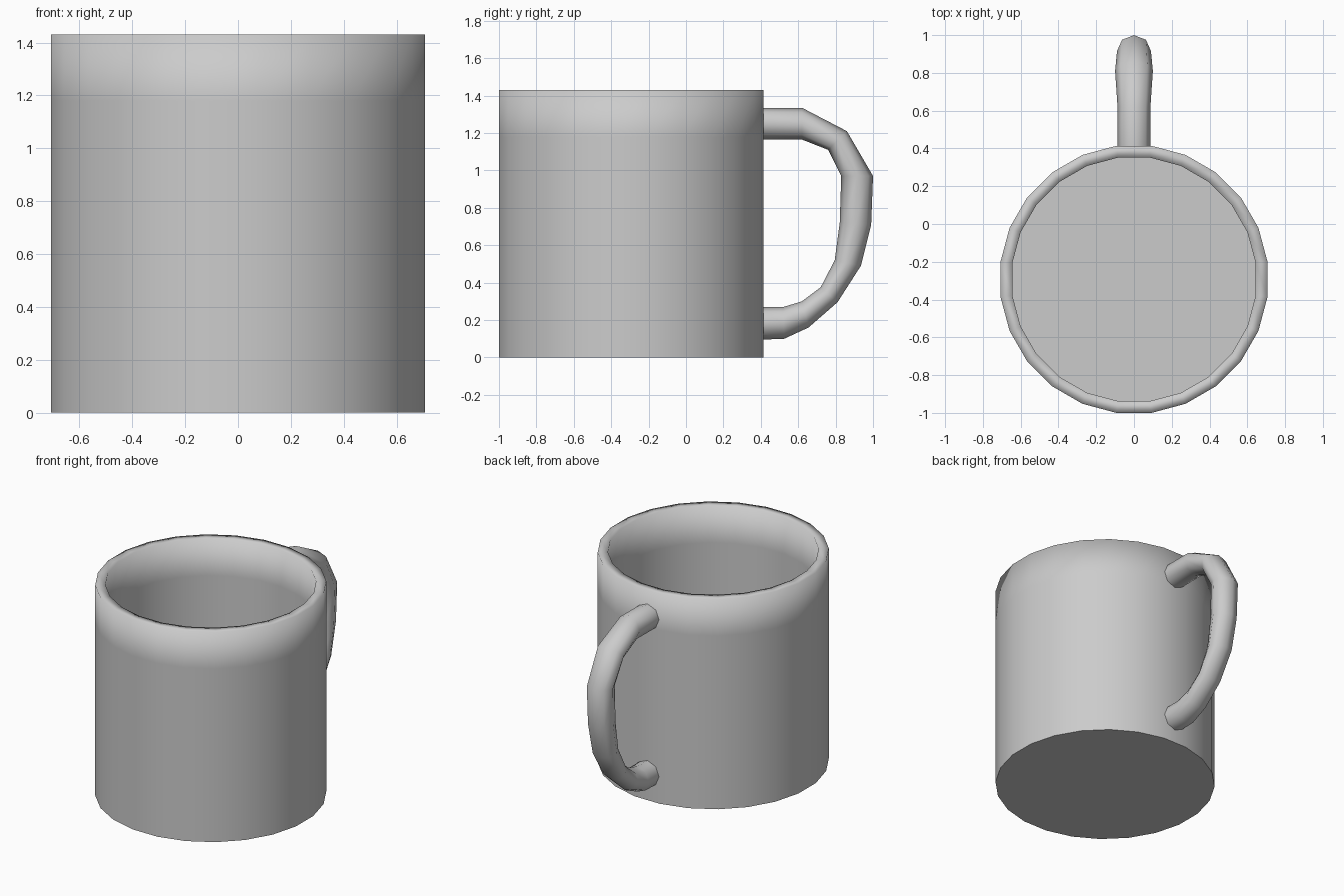
import bpy, bmesh
from math import sin, cos, pi
from mathutils import Vector

if "Cube" in bpy.data.objects:
    bpy.data.objects.remove(bpy.data.objects["Cube"])

CENTRE_Y = -0.293


def loft(name, rings, cap_start=False, cap_end=False):
    """Bridge equal-sized rings of points into a smooth-shaded surface."""
    bm = bmesh.new()
    loops = [[bm.verts.new(p) for p in ring] for ring in rings]
    n = len(loops[0])
    for a, b in zip(loops, loops[1:]):
        for i in range(n):
            j = (i + 1) % n
            bm.faces.new((a[i], a[j], b[j], b[i])).smooth = True
    if cap_start:
        bm.faces.new(loops[0][::-1])
    if cap_end:
        bm.faces.new(loops[-1])
    bmesh.ops.recalc_face_normals(bm, faces=bm.faces)
    mesh = bpy.data.meshes.new(name)
    bm.to_mesh(mesh)
    bm.free()
    obj = bpy.data.objects.new(name, mesh)
    bpy.context.collection.objects.link(obj)
    return obj


def circle(r, z, n=24):
    angles = [2 * pi * (i + 0.5) / n for i in range(n)]
    return [(r * cos(a), CENTRE_Y + r * sin(a), z) for a in angles]


# Mug body: outer wall, flat rim, inner wall and floor
profile = [(0.713, 0), (0.713, 0.08), (0.713, 0.27), (0.713, 1.18),
           (0.713, 1.43), (0.65, 1.43), (0.65, 1.18), (0.65, 0.08)]
loft("mug_body", [circle(r, z) for r, z in profile], True, True)

# Handle: outer point (y, z), inner point (y, z), half width in x
sections = [((0.40, 1.335), (0.40, 1.165), 0.087),
            ((0.62, 1.335), (0.62, 1.165), 0.087),
            ((0.86, 1.21), (0.76, 1.11), 0.10),
            ((1.00, 0.97), (0.83, 0.97), 0.09),
            ((0.99, 0.71), (0.822, 0.72), 0.087),
            ((0.935, 0.49), (0.795, 0.52), 0.087),
            ((0.81, 0.295), (0.72, 0.375), 0.087),
            ((0.655, 0.16), (0.62, 0.30), 0.087),
            ((0.525, 0.10), (0.52, 0.27), 0.087),
            ((0.40, 0.095), (0.40, 0.27), 0.087)]


def handle_ring(outer, inner, half_width, n=8):
    o, i = Vector((0, *outer)), Vector((0, *inner))
    mid, arm = (o + i) / 2, (o - i) / 2
    side = Vector((half_width, 0, 0))
    return [mid + arm * cos(2 * pi * k / n) + side * sin(2 * pi * k / n)
            for k in range(n)]


loft("handle", [handle_ring(*s) for s in sections], True, True)
